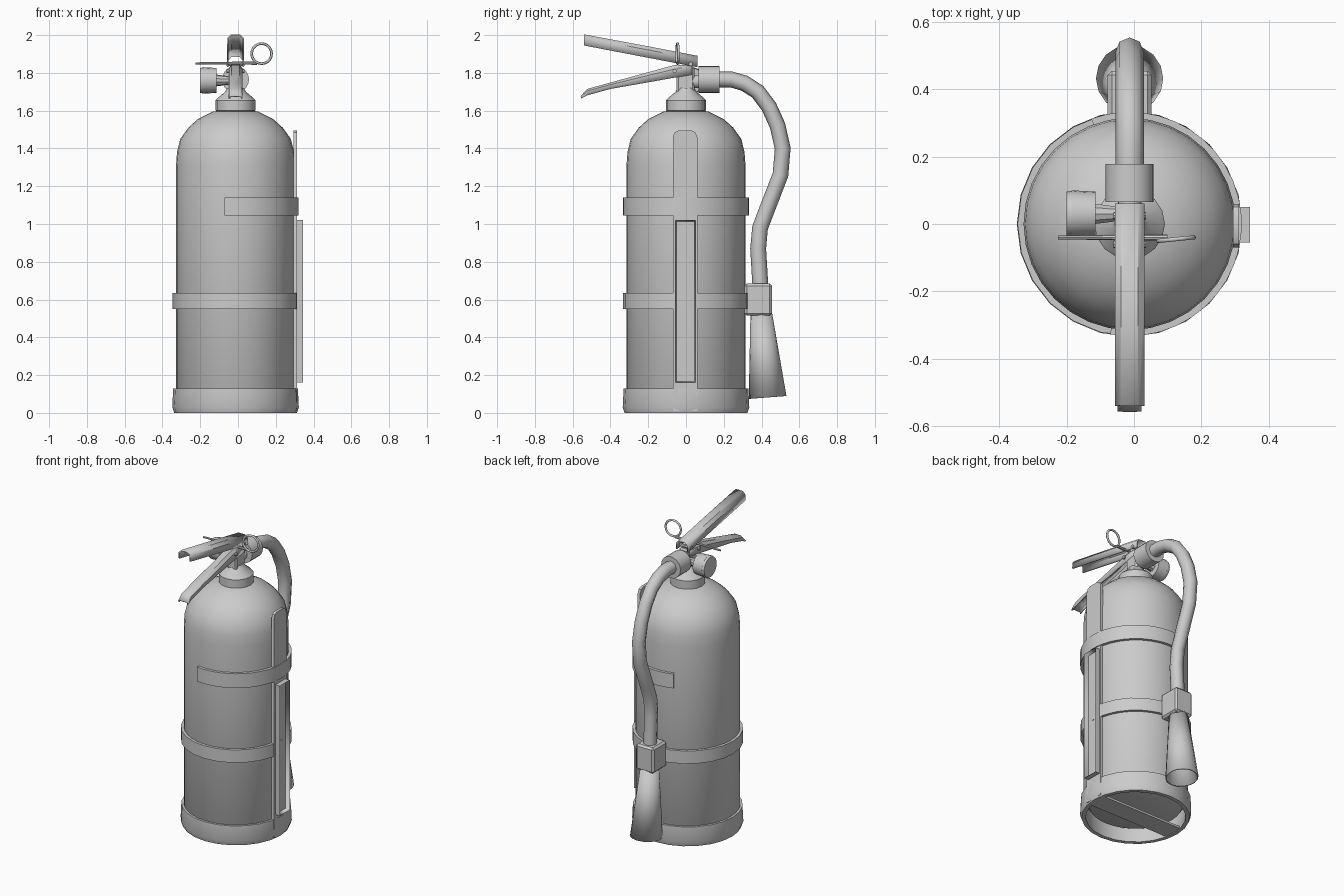
import bpy, bmesh, math
from mathutils import Vector

cube = bpy.data.objects.get("Cube")
if cube:
    bpy.data.objects.remove(cube, do_unlink=True)

grey = bpy.data.materials.new("plain grey")
grey.use_nodes = True
COLOUR = (0.6, 0.6, 0.6, 1)
grey.diffuse_color = COLOUR
grey.node_tree.nodes["Principled BSDF"].inputs["Base Color"].default_value = COLOUR

CX = -0.013  # axis of the tank


def smooth(ob, angle=35):
    bpy.ops.object.select_all(action="DESELECT")
    ob.select_set(True)
    bpy.context.view_layer.objects.active = ob
    bpy.ops.object.shade_smooth_by_angle(angle=math.radians(angle))


def finish(name, bm, angle=35, thickness=0):
    bmesh.ops.remove_doubles(bm, verts=bm.verts, dist=1e-5)
    bmesh.ops.recalc_face_normals(bm, faces=bm.faces)
    mesh = bpy.data.meshes.new(name)
    bm.to_mesh(mesh)
    bm.free()
    ob = bpy.data.objects.new(name, mesh)
    bpy.context.collection.objects.link(ob)
    mesh.materials.append(grey)
    smooth(ob, angle)
    if thickness:
        mod = ob.modifiers.new("thickness", "SOLIDIFY")
        mod.thickness = thickness
        mod.offset = 0
    return ob


def spin(name, profile, closed=False, start=0, end=360, n=24):
    """Turn an (r, z) profile about the tank axis."""
    bm = bmesh.new()
    rows = []
    for i in range(n + 1):
        a = math.radians(start + (end - start) * i / n)
        rows.append([bm.verts.new((CX + r * math.cos(a), r * math.sin(a), z)) for r, z in profile])
    count = len(profile)
    for p, q in zip(rows, rows[1:]):
        for j in range(count if closed else count - 1):
            k = (j + 1) % count
            bm.faces.new((p[j], q[j], q[k], p[k]))
    if closed and end - start < 360:
        bm.faces.new(rows[0])
        bm.faces.new(rows[-1])
    return finish(name, bm)


def rod(name, p0, p1, r0, r1=None, n=16, open_ends=False, thickness=0):
    """Cylinder or cone between two points."""
    p0, p1 = Vector(p0), Vector(p1)
    d = p1 - p0
    bm = bmesh.new()
    bmesh.ops.create_cone(bm, cap_ends=not open_ends, segments=n, radius1=r0,
                          radius2=r0 if r1 is None else r1, depth=d.length)
    turn = d.to_track_quat("Z", "Y").to_matrix()
    for v in bm.verts:
        v.co = turn @ v.co + (p0 + p1) / 2
    return finish(name, bm, thickness=thickness)


def box(name, lo, hi, bevel=0):
    bm = bmesh.new()
    bmesh.ops.create_cube(bm, size=1)
    lo, hi = Vector(lo), Vector(hi)
    for v in bm.verts:
        v.co = (lo + hi) / 2 + v.co * (hi - lo)
    if bevel:
        bmesh.ops.bevel(bm, geom=bm.edges[:], offset=bevel, segments=1, affect="EDGES")
    return finish(name, bm, 20)


def channel(name, stations, half):
    """Folded sheet handle, open below; stations are (y, top z, bottom z)."""
    shape = [(-1, 0), (-1, 0.7), (-0.6, 1), (0.6, 1), (1, 0.7), (1, 0)]
    bm = bmesh.new()
    rows = [[bm.verts.new((CX + half * u, y, bot + (top - bot) * w)) for u, w in shape]
            for y, top, bot in stations]
    for p, q in zip(rows, rows[1:]):
        for j in range(len(shape) - 1):
            bm.faces.new((p[j], p[j + 1], q[j + 1], q[j]))
    return finish(name, bm, thickness=0.008)


# Tank with domed shoulder and rounded underside
spin("tank", [(0, 0.05), (0.2, 0.06), (0.28, 0.08), (0.315, 0.13), (0.315, 1.31),
              (0.31, 1.38), (0.293, 1.45), (0.25, 1.51), (0.2, 1.555), (0.12, 1.595), (0, 1.61)], n=32)
spin("base_ring", [(0.325, 0), (0.335, 0.03), (0.33, 0.13), (0.315, 0.13), (0.3, 0.03), (0.3, 0)], True)


def band(name, z0, z1, start=0, end=360):
    r0, r1 = 0.308, 0.333
    spin(name, [(r0, z0), (r1, z0), (r1, z1), (r0, z1)], True, start, end)


band("lower_band", 0.55, 0.635)
band("upper_band", 1.045, 1.14, -100, 110)

# Wall bracket: back plate with rounded top, hanger tray and foot strip
bm = bmesh.new()
outline = [(-0.07, 0.01), (0.06, 0.01), (0.06, 1.46), (0.05, 1.485), (0.03, 1.495),
           (-0.04, 1.495), (-0.06, 1.485), (-0.07, 1.46)]
face = bm.faces.new([bm.verts.new((0.294, y, z)) for y, z in outline])
side = bmesh.ops.extrude_face_region(bm, geom=[face])["geom"]
bmesh.ops.translate(bm, verts=[v for v in side if isinstance(v, bmesh.types.BMVert)], vec=(0.018, 0, 0))
finish("bracket_plate", bm)
box("bracket_foot", (-0.32, -0.07, 0.004), (0.3, 0.06, 0.018))

tray = box("hanger_tray", (0.305, -0.055, 0.16), (0.345, 0.05, 1.02))
bm = bmesh.new()
bm.from_mesh(tray.data)
front = [f for f in bm.faces if f.normal.x > 0.9]
bmesh.ops.inset_region(bm, faces=front, thickness=0.008)
bmesh.ops.translate(bm, verts=front[0].verts[:], vec=(-0.028, 0, 0))
bm.to_mesh(tray.data)
bm.free()

# Neck and valve
spin("neck_collar", [(0, 1.57), (0.105, 1.6), (0.105, 1.655), (0.097, 1.665),
                     (0.055, 1.7), (0.045, 1.72), (0, 1.72)], n=16)
box("valve_body", (CX - 0.035, -0.05, 1.69), (CX + 0.035, 0.045, 1.835), 0.01)
rod("outlet_stem", (CX, 0.03, 1.755), (CX, 0.08, 1.755), 0.035)
rod("hose_connector", (CX, 0.065, 1.765), (CX, 0.178, 1.765), 0.071, n=20)

# Pressure gauge
rod("gauge_stem", (-0.03, 0.03, 1.76), (-0.12, 0.03, 1.76), 0.02, 0.032, 10)
rod("gauge_rim", (-0.115, 0.03, 1.76), (-0.185, 0.03, 1.76), 0.066, 0.07, 20)
rod("gauge_face", (-0.18, 0.03, 1.76), (-0.2, 0.03, 1.76), 0.07, 0.066, 20)

# Handles, rivets and safety pin
channel("squeeze_lever", [(-0.54, 2.0, 1.945), (-0.2, 1.937, 1.88), (0.06, 1.887, 1.83)], 0.04)
channel("carry_handle", [(-0.555, 1.675, 1.665), (-0.52, 1.712, 1.682), (-0.4, 1.745, 1.715),
                         (-0.2, 1.8, 1.75), (-0.06, 1.838, 1.775), (0.03, 1.84, 1.79)], 0.032)
for name, y, z in (("rear_rivet", 0.025, 1.847), ("front_rivet", -0.06, 1.81)):
    rod(name, (CX - 0.048, y, z), (CX + 0.048, y, z), 0.011, n=8)
rod("safety_pin", (-0.225, -0.04, 1.85), (0.1, -0.04, 1.852), 0.006, 0.009, 8)
bpy.ops.mesh.primitive_torus_add(location=(0.125, -0.045, 1.902), rotation=(math.pi / 2, 0, 0.1),
                                 major_radius=0.053, minor_radius=0.007,
                                 major_segments=20, minor_segments=6)
ring = bpy.context.object
ring.name = "pin_ring"
ring.data.materials.append(grey)
smooth(ring, 65)

# Hose, its clip and the horn
path = [(0.15, 1.765), (0.24, 1.765), (0.31, 1.745), (0.38, 1.7), (0.44, 1.62), (0.485, 1.52),
        (0.512, 1.4), (0.5, 1.26), (0.43, 1.08), (0.392, 0.98), (0.382, 0.87), (0.395, 0.65)]
curve = bpy.data.curves.new("hose", "CURVE")
curve.dimensions = "3D"
curve.bevel_depth = 0.042
curve.bevel_resolution = 2
spline = curve.splines.new("POLY")
spline.points.add(len(path) - 1)
for point, (y, z) in zip(spline.points, path):
    point.co = (CX, y, z, 1)
spline.use_smooth = True
curve.materials.append(grey)
hose = bpy.data.objects.new("hose", curve)
bpy.context.collection.objects.link(hose)

box("hose_clip", (CX - 0.065, 0.31, 0.515), (CX + 0.065, 0.455, 0.685), 0.012)
rod("horn", (CX, 0.432, 0.082), (CX, 0.398, 0.53), 0.096, 0.053, 16, True, 0.008)
